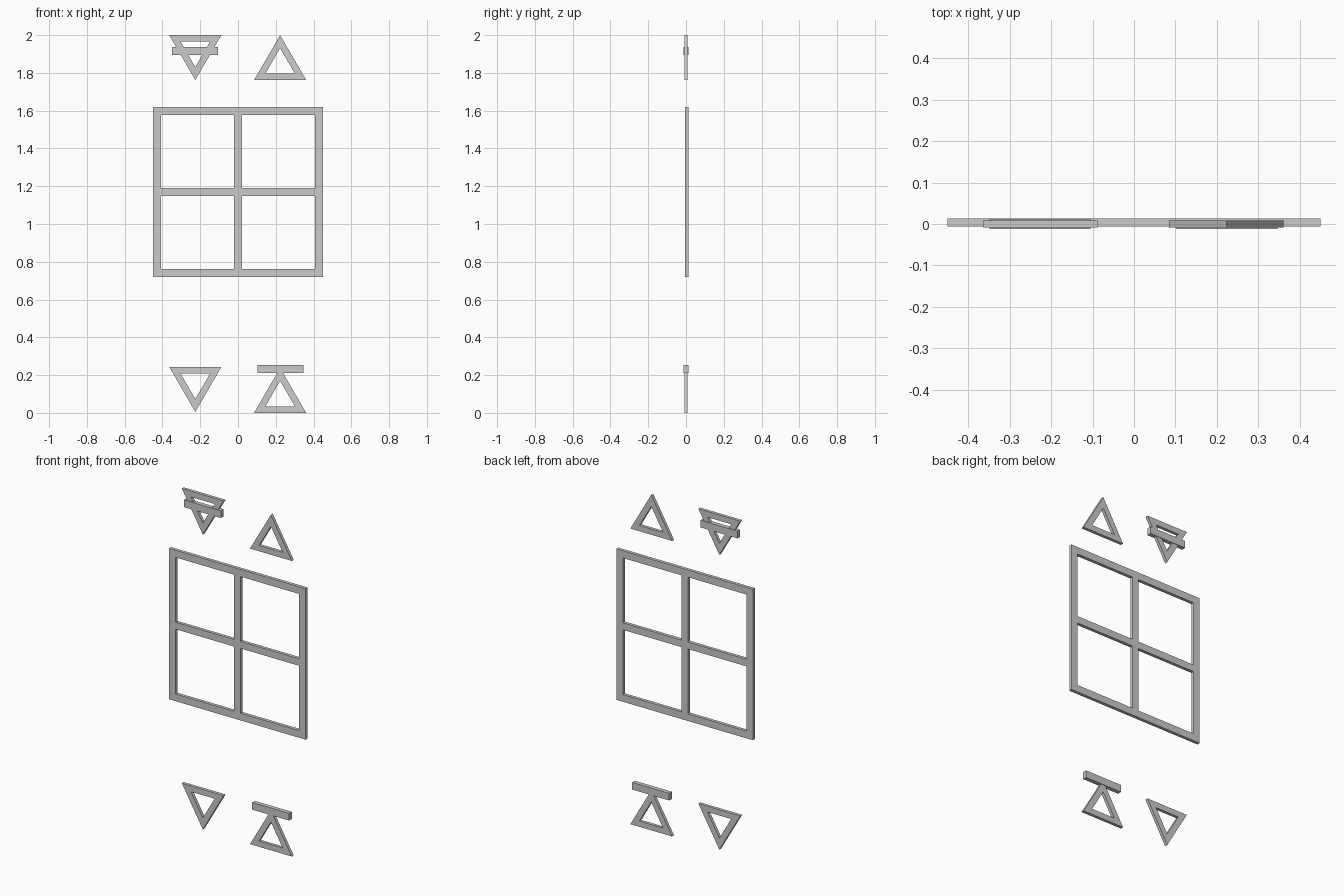
import bpy, bmesh

if "Cube" in bpy.data.objects:
    bpy.data.objects.remove(bpy.data.objects["Cube"])

H, HALF, RIM = 0.238, 0.138, 0.0345   # triangle height, half base, rim width


def plate(name, verts, faces, y0, y1):
    """Flat outline in x/z, extruded from y0 to y1 into a closed solid."""
    bm = bmesh.new()
    vs = [bm.verts.new((x, y0, z)) for x, z in verts]
    fs = [bm.faces.new([vs[i] for i in f]) for f in faces]
    ext = bmesh.ops.extrude_face_region(bm, geom=fs, use_keep_orig=True)
    new = [e for e in ext["geom"] if isinstance(e, bmesh.types.BMVert)]
    bmesh.ops.translate(bm, vec=(0, y1 - y0, 0), verts=new)
    loose = [v for v in bm.verts if not v.link_faces]
    bmesh.ops.delete(bm, geom=loose, context='VERTS')
    bmesh.ops.recalc_face_normals(bm, faces=bm.faces)
    me = bpy.data.meshes.new(name)
    bm.to_mesh(me)
    bm.free()
    ob = bpy.data.objects.new(name, me)
    bpy.context.collection.objects.link(ob)
    return ob


def triangle(name, cx, base, up):
    """Hollow equilateral triangle with a constant rim."""
    s = 1 if up else -1
    cz = H / 3
    k = 1 - RIM / cz
    pts = [(-HALF, -cz), (HALF, -cz), (0, H - cz)]
    verts = [(cx + x * f, base + s * (z * f + cz)) for f in (1, k) for x, z in pts]
    faces = [(i, (i + 1) % 3, (i + 1) % 3 + 3, i + 3) for i in range(3)]
    return plate(name, verts, faces, -0.009, 0.009)


def crossbar(name, cx, cz):
    x, z = 0.122, 0.0215
    verts = [(cx - x, cz - z), (cx + x, cz - z), (cx + x, cz + z), (cx - x, cz + z)]
    return plate(name, verts, [(0, 1, 2, 3)], -0.0125, 0.0125)


# Four-pane frame: grid of cells with the panes left open
xs = [-0.45, -0.407, -0.021, 0.021, 0.407, 0.45]
verts = [(x, 1.169 + z) for z in xs for x in xs]
faces = [(r * 6 + c, r * 6 + c + 1, r * 6 + c + 7, r * 6 + c + 6)
         for r in range(5) for c in range(5) if not (r % 2 and c % 2)]
plate("window_frame", verts, faces, -0.0055, 0.0135)

# Triangle symbols above and below the frame
triangle("upper_left_triangle", -0.226, 2.0, False)
triangle("upper_right_triangle", 0.223, 1.762, True)
triangle("lower_left_triangle", -0.226, 0.243, False)
triangle("lower_right_triangle", 0.223, 0.0, True)

# Crossbars on two of the triangles
crossbar("upper_left_crossbar", -0.227, 1.916)
crossbar("lower_right_crossbar", 0.224, 0.233)
